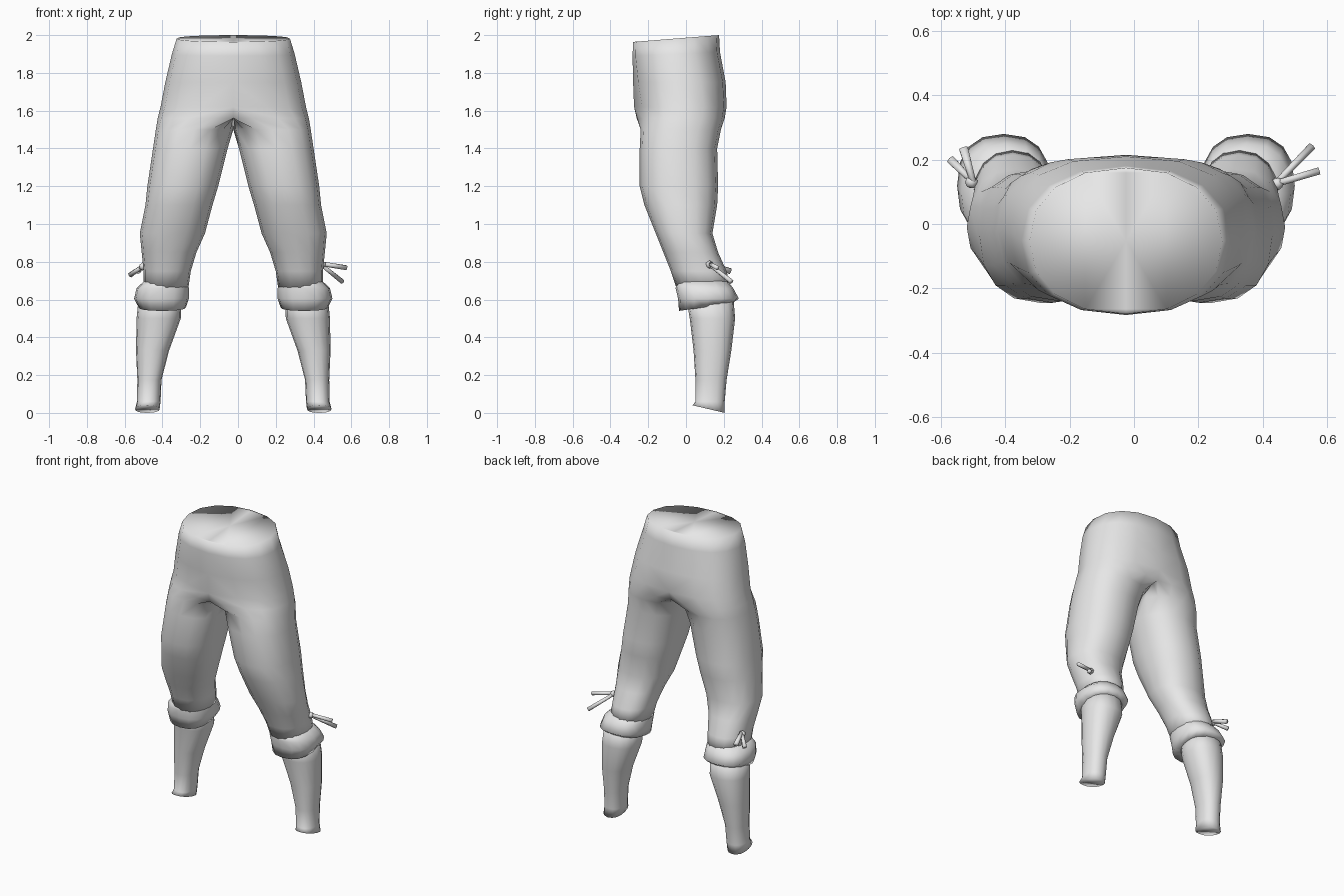
import bpy, bmesh, math
from mathutils import Vector

if "Cube" in bpy.data.objects:
    bpy.data.objects.remove(bpy.data.objects["Cube"])

MID = -0.025   # body centre line, offset by the longer bow on one side
SIDES = 16

grey = bpy.data.materials.new("plain_grey")
grey.diffuse_color = (0.8, 0.8, 0.8, 1)
grey.use_nodes = True
grey.node_tree.nodes["Principled BSDF"].inputs["Base Color"].default_value = grey.diffuse_color


def spow(v, p):
    return math.copysign(abs(v) ** p, v)


def ring(z, tilt, xin, xout, yf, yb, p=0.88, bulge=0.0):
    """Rounded section; anything past the centre line is flattened onto it."""
    cx, rx, cy, ry = (xin + xout) / 2, (xout - xin) / 2, (yf + yb) / 2, (yb - yf) / 2
    pts = []
    for k in range(SIDES):
        a = 2 * math.pi * k / SIDES
        x = cx + rx * spow(math.cos(a), p)
        s = spow(math.sin(a), p)
        x = 0.0 if x < 0.004 else x
        y = cy + ry * s
        if s < 0:
            y -= bulge * max(0, 1 - x / 0.2)
        pts.append((x, y, z + tilt * s))
    return pts


def finish(name, bm, mirror=True):
    me = bpy.data.meshes.new(name)
    bm.to_mesh(me)
    bm.free()
    me.materials.append(grey)
    for f in me.polygons:
        f.use_smooth = True
    ob = bpy.data.objects.new(name, me)
    bpy.context.collection.objects.link(ob)
    if mirror:
        ob.location.x = MID
        m = ob.modifiers.new("mirror", 'MIRROR')
        m.use_clip = True
        m.merge_threshold = 0.002
    return ob


def loft(name, levels):
    """Skin sections from top to bottom, cap both ends, mirror across."""
    bm = bmesh.new()
    rows = [[bm.verts.new(c) for c in ring(*lv)] for lv in levels]
    for up, lo in zip(rows, rows[1:]):
        for k in range(SIDES):
            j = (k + 1) % SIDES
            quad = (up[k], lo[k], lo[j], up[j])
            if any(v.co.x > 1e-5 for v in quad):   # no wall on the centre line
                bm.faces.new(quad)
    bm.faces.new(rows[0])
    bm.faces.new(rows[-1][::-1])
    loose = [v for v in bm.verts if not v.link_faces]
    bmesh.ops.delete(bm, geom=loose, context='VERTS')
    return finish(name, bm)


# Breeches: waist, hips, then a leg (z, tilt, inner x, outer x, front y, back y, ...)
loft("breeches", [
    (1.982, 0.018, -0.30, 0.30, -0.280, 0.175, 0.90),
    (1.90, 0.01, -0.325, 0.325, -0.283, 0.18, 0.88),
    (1.75, 0, -0.36, 0.36, -0.265, 0.21, 0.82, 0.015),
    (1.62, 0, -0.385, 0.385, -0.242, 0.215, 0.78, 0.033),
    (1.56, 0, -0.20, 0.40, -0.240, 0.205, 0.82, 0.035),
    (1.50, 0, 0.00, 0.41, -0.240, 0.185),
    (1.40, 0, 0.03, 0.425, -0.245, 0.165),
    (1.20, 0, 0.08, 0.455, -0.245, 0.17),
    (1.10, 0, 0.11, 0.465, -0.220, 0.165),
    (0.95, 0, 0.15, 0.495, -0.160, 0.14),
    (0.85, 0, 0.195, 0.485, -0.120, 0.17),
    (0.75, 0, 0.225, 0.475, -0.080, 0.215),
    (0.66, 0, 0.238, 0.475, -0.050, 0.235),
])

# Flared cuff below each knee
loft("knee_cuffs", [
    (0.70, 0, 0.245, 0.47, -0.045, 0.22, 0.85),
    (0.66, 0, 0.235, 0.512, -0.055, 0.25, 0.82),
    (0.605, 0, 0.235, 0.525, -0.042, 0.28, 0.82),
    (0.56, 0.02, 0.25, 0.502, -0.037, 0.245, 0.82),
    (0.575, 0.02, 0.30, 0.47, 0.02, 0.20, 0.85),
])

# Stockinged calves
loft("stockings", [
    (0.62, 0, 0.275, 0.50, 0.0, 0.25),
    (0.50, 0, 0.278, 0.512, 0.02, 0.26),
    (0.33, 0, 0.34, 0.515, 0.04, 0.24),
    (0.175, 0, 0.38, 0.508, 0.05, 0.215),
    (0.06, 0, 0.385, 0.51, 0.05, 0.205),
    (0.02, -0.02, 0.39, 0.52, 0.035, 0.205),
])


def tail(name, a, b, r1, r2):
    """Tapered six-sided ribbon end from a to b."""
    a, b = Vector(a), Vector(b)
    d = b - a
    bm = bmesh.new()
    bmesh.ops.create_cone(bm, cap_ends=True, segments=6, radius1=r1, radius2=r2, depth=d.length)
    ob = finish(name, bm, mirror=False)
    ob.rotation_euler = d.to_track_quat('Z', 'Y').to_euler()
    ob.location = (a + b) / 2


def knot(name, at):
    bm = bmesh.new()
    bmesh.ops.create_icosphere(bm, subdivisions=1, radius=0.022)
    finish(name, bm, mirror=False).location = at


# Garter bows on the outside of the knees
knot("right_knot", (0.445, 0.125, 0.785))
tail("right_tail_upper", (0.44, 0.125, 0.79), (0.575, 0.165, 0.768), 0.012, 0.013)
tail("right_tail_lower", (0.44, 0.125, 0.785), (0.552, 0.24, 0.695), 0.011, 0.014)
knot("left_knot", (-0.505, 0.13, 0.775))
tail("left_tail_upper", (-0.50, 0.13, 0.785), (-0.53, 0.235, 0.75), 0.011, 0.016)
tail("left_tail_lower", (-0.50, 0.13, 0.78), (-0.57, 0.20, 0.73), 0.010, 0.015)
